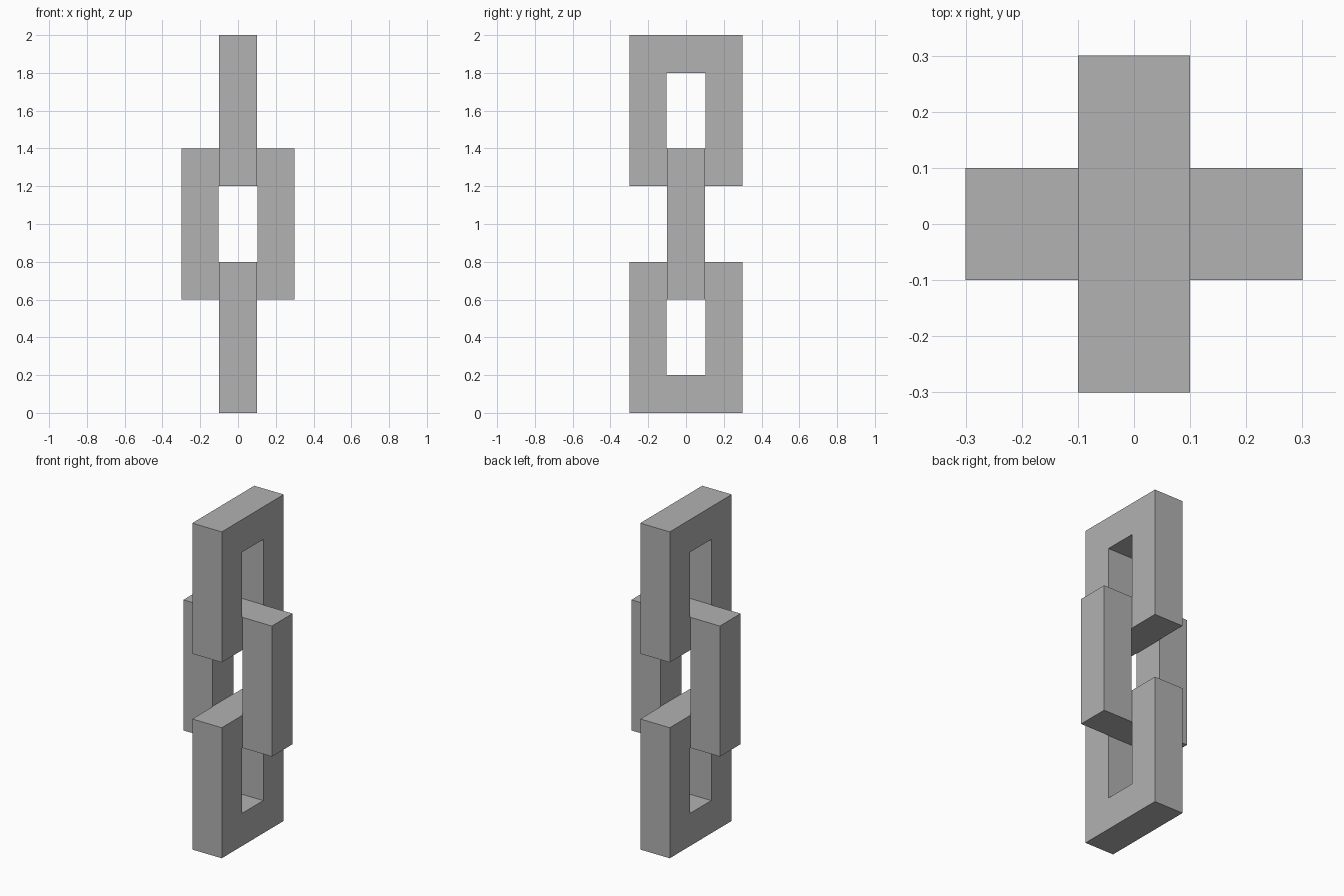
import bpy
import bmesh
from mathutils import Matrix
from math import pi

cube = bpy.data.objects.get("Cube")
if cube:
    bpy.data.objects.remove(cube, do_unlink=True)

# Plain grey metal
GREY = (0.445, 0.445, 0.445, 1)
metal = bpy.data.materials.new("grey metal")
metal.use_nodes = True
metal.diffuse_color = GREY
metal.node_tree.nodes["Principled BSDF"].inputs["Base Color"].default_value = GREY

THICKNESS = 0.2
OUTER = (0.3, 0.4)      # half width, half height
INNER = (0.102, 0.2)    # slot, a hair wider than the neighbouring bar
CORNERS = ((-1, -1), (1, -1), (1, 1), (-1, 1))


def chain_link(name, z, angle):
    """Rectangular frame in the xz plane, turned about z."""
    bm = bmesh.new()
    outer, inner = ([bm.verts.new((sx * w, -THICKNESS / 2, sz * h))
                     for sx, sz in CORNERS] for w, h in (OUTER, INNER))
    for i in range(4):
        j = (i + 1) % 4
        bm.faces.new((outer[i], outer[j], inner[j], inner[i]))
    # Give the frame its depth
    ext = bmesh.ops.extrude_face_region(bm, geom=bm.faces[:], use_keep_orig=True)
    moved = [v for v in ext["geom"] if isinstance(v, bmesh.types.BMVert)]
    bmesh.ops.translate(bm, verts=moved, vec=(0, THICKNESS, 0))
    bmesh.ops.recalc_face_normals(bm, faces=bm.faces[:])
    bm.transform(Matrix.Rotation(angle, 4, "Z"))
    mesh = bpy.data.meshes.new(name)
    bm.to_mesh(mesh)
    bm.free()
    mesh.materials.append(metal)
    link = bpy.data.objects.new(name, mesh)
    link.location.z = z
    bpy.context.collection.objects.link(link)


# Neighbouring links are turned a quarter and share their end bars
chain_link("bottom_link", 0.4, pi / 2)
chain_link("middle_link", 1.0, 0)
chain_link("top_link", 1.6, pi / 2)
